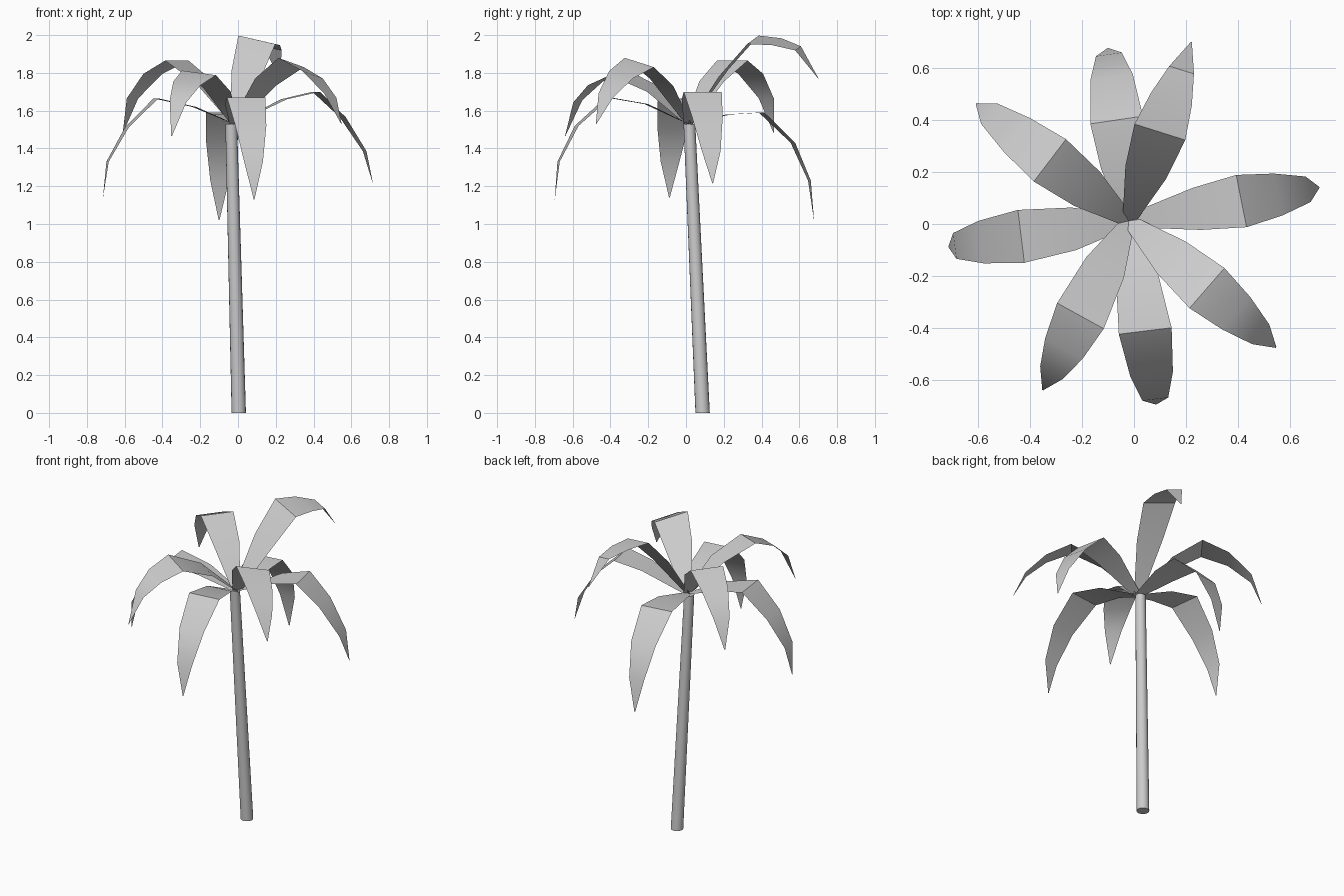
import bpy, bmesh
from math import radians, cos, sin
from mathutils import Vector

if "Cube" in bpy.data.objects:
    bpy.data.objects.remove(bpy.data.objects["Cube"])

CROWN = Vector((-0.02, 0.012, 1.53))
WIDTHS = [0.05, 0.165, 0.205, 0.165, 0.10, 0.004]


def finish(bm, name, angle):
    me = bpy.data.meshes.new(name)
    bm.to_mesh(me)
    bm.free()
    ob = bpy.data.objects.new(name, me)
    bpy.context.collection.objects.link(ob)
    bpy.ops.object.select_all(action='DESELECT')
    ob.select_set(True)
    bpy.context.view_layer.objects.active = ob
    bpy.ops.object.shade_smooth_by_angle(angle=radians(angle))
    return ob


# Leaning tapered trunk
def trunk():
    bm = bmesh.new()
    n = 16
    rings = []
    for c, r in ((Vector((0.004, 0.088, 0)), 0.038), (Vector((-0.036, 0.018, 1.53)), 0.031)):
        rings.append([bm.verts.new(c + Vector((r * cos(radians(360 * i / n)),
                                               r * sin(radians(360 * i / n)), 0)))
                      for i in range(n)])
    lo, hi = rings
    for i in range(n):
        j = (i + 1) % n
        bm.faces.new((lo[i], lo[j], hi[j], hi[i]))
    bm.faces.new(lo[::-1])
    bm.faces.new(hi)
    finish(bm, "trunk", 40)


# Arched strip of leaf: path holds (radius, height) pairs, tilt raises its left edge
def frond(name, azimuth, tilt, path):
    a = radians(azimuth)
    out = Vector((cos(a), sin(a), 0))
    left = Vector((-sin(a), cos(a), 0))
    bm = bmesh.new()
    rows = []
    for i, (r, z) in enumerate([(0, CROWN.z)] + path):
        base = CROWN * (1 - r / path[-1][0])
        p = Vector((base.x, base.y, z)) + out * r
        side = (left + Vector((0, 0, tilt))) * (WIDTHS[i] / 2)
        rows.append((bm.verts.new(p - side), bm.verts.new(p + side)))
    for (r0, l0), (r1, l1) in zip(rows, rows[1:]):
        bm.faces.new((r0, r1, l1, l0))
    finish(bm, name, 30)


trunk()
frond("frond_back", 98.4, 0, [(.22, 1.58), (.40, 1.59), (.57, 1.43), (.66, 1.23), (.685, 1.02)])
frond("frond_back_right", 72.5, .22, [(.2, 1.80), (.365, 1.975), (.5, 1.965), (.62, 1.93), (.735, 1.77)])
frond("frond_right", 11.2, 0, [(.26, 1.66), (.43, 1.70), (.57, 1.565), (.685, 1.385), (.728, 1.215)])
frond("frond_front_right", -41, -.24, [(.21, 1.75), (.385, 1.855), (.53, 1.79), (.65, 1.68), (.725, 1.53)])
frond("frond_front", -83, 0, [(.22, 1.635), (.42, 1.67), (.585, 1.52), (.68, 1.33), (.70, 1.13)])
frond("frond_front_left", -118.8, -.12, [(.2, 1.71), (.41, 1.80), (.55, 1.745), (.655, 1.65), (.73, 1.465)])
frond("frond_left", 187, 0, [(.22, 1.62), (.43, 1.665), (.59, 1.51), (.695, 1.33), (.72, 1.14)])
frond("frond_back_left", 142.7, 0, [(.21, 1.755), (.395, 1.865), (.56, 1.795), (.70, 1.665), (.765, 1.485)])
